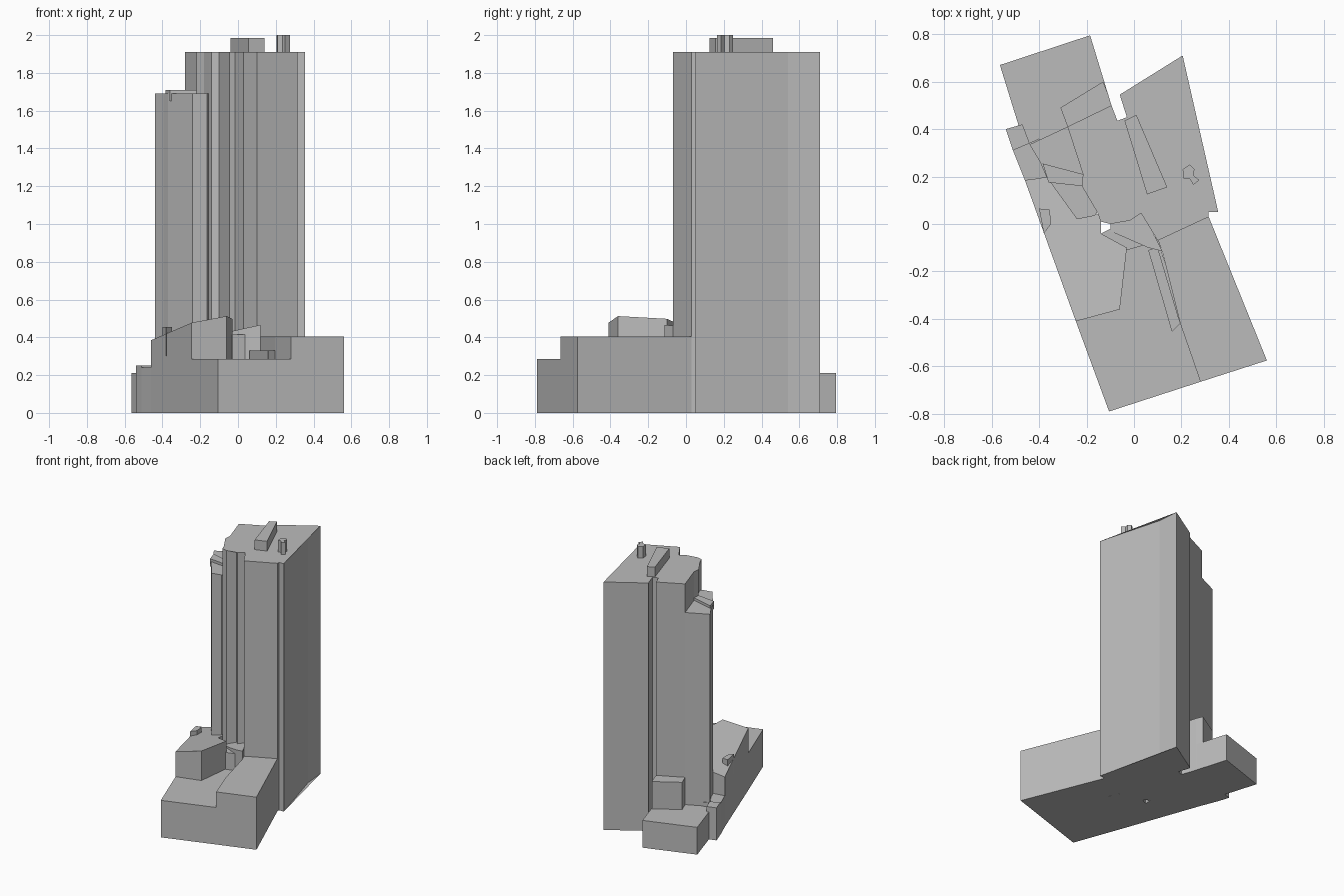
import bpy, bmesh

if "Cube" in bpy.data.objects:
    bpy.data.objects.remove(bpy.data.objects["Cube"])

grey = bpy.data.materials.new("plain grey")
grey.use_nodes = True
colour = (0.5, 0.5, 0.5, 1)
grey.diffuse_color = colour
grey.node_tree.nodes["Principled BSDF"].inputs["Base Color"].default_value = colour


def block(name, outline, top, bottom=0.0):
    """Extrude a plan outline; top is a height or a rule giving a height at (x, y)."""
    height = top if callable(top) else lambda x, y: top
    bm = bmesh.new()
    low = [bm.verts.new((x, y, bottom)) for x, y in outline]
    high = [bm.verts.new((x, y, height(x, y))) for x, y in outline]
    bm.faces.new(low)
    bm.faces.new(high)
    for i in range(len(low)):
        j = (i + 1) % len(low)
        bm.faces.new((low[i], low[j], high[j], high[i]))
    bmesh.ops.triangulate(bm, faces=[f for f in bm.faces if len(f.verts) > 4])
    bmesh.ops.recalc_face_normals(bm, faces=bm.faces)
    mesh = bpy.data.meshes.new(name)
    bm.to_mesh(mesh)
    bm.free()
    mesh.materials.append(grey)
    obj = bpy.data.objects.new(name, mesh)
    bpy.context.collection.objects.link(obj)
    return obj


# Stepped podium
block("front_terrace", [(-.105, -.79), (.28, -.665), (.1, -.06), (-.03, -.02), (-.245, -.41)], .285)
block("left_podium", [(.28, -.665), (.56, -.575), (.315, .03), (.1, -.065), (.12, -.12), (.195, -.42)], .405)
block("terrace_step", [(.06, -.11), (.16, -.455), (.195, -.42), (.1, -.1)], .33)


# Sloping roof rising toward its front corner
def slope(x, y):
    return .47 + .21 * (x + .14) - .08 * (y + .04)


block("right_podium", [(-.245, -.41), (-.06, -.36), (-.03, -.1), (-.14, -.04), (-.14, .03),
                       (-.24, .06), (-.36, .2), (-.42, .19), (-.46, .185)], slope)
block("podium_vent", [(-.4, .065), (-.355, .06), (-.35, 0), (-.38, -.04)], .455, .3)
block("side_step", [(-.46, .185), (-.42, .19), (-.36, .2), (-.4, .36), (-.51, .31)], .24)
block("side_corner", [(-.51, .31), (-.44, .34), (-.47, .42), (-.54, .4)], .25)

# Ledges at the foot of the tower
block("entrance_ledge", [(-.1, -.03), (.06, -.1), (.12, -.115), (.03, .06), (-.1, .06)],
      lambda x, y: .44 + .22 * x)
block("lower_ledge", [(-.14, -.04), (-.03, -.11), (.04, -.09), (-.1, -.02)], .415)

# Low rear wing and its rooftop box
block("rear_wing", [(-.565, .67), (-.185, .795), (-.095, .5), (-.28, .4), (-.46, .33)], .21)
block("rear_box", [(-.31, .49), (-.13, .6), (-.11, .55), (-.095, .5), (-.28, .41)], .42)

# Main tower and the shorter shaft beside it
block("main_tower", [(.315, .05), (.355, .05), (.22, .54), (.205, .71), (-.06, .545), (-.03, .45),
                     (-.07, .435), (-.095, .5), (-.28, .41), (-.215, .21), (-.22, .16), (-.18, .12),
                     (-.155, .05), (-.14, .01), (-.1, 0), (-.045, .045), (-.015, .015), (.03, .045),
                     (.1, -.07), (.315, .03)], 1.91)
block("short_tower", [(-.28, .41), (-.44, .335), (-.395, .26), (-.37, .2), (-.24, .02),
                      (-.165, .035), (-.155, .05), (-.18, .12), (-.22, .16), (-.215, .21)], 1.69)
block("short_tower_kerb", [(-.385, .255), (-.215, .21), (-.22, .16), (-.36, .175)], 1.71, 1.65)

# Roof plant
block("roof_plant_box", [(-.04, .435), (.01, .46), (.14, .155), (.055, .125)], 1.985, 1.9)
block("roof_chimney", [(.205, .23), (.235, .25), (.255, .23), (.25, .205), (.275, .185),
                       (.25, .165), (.235, .19), (.21, .19)], 2.0, 1.9)
